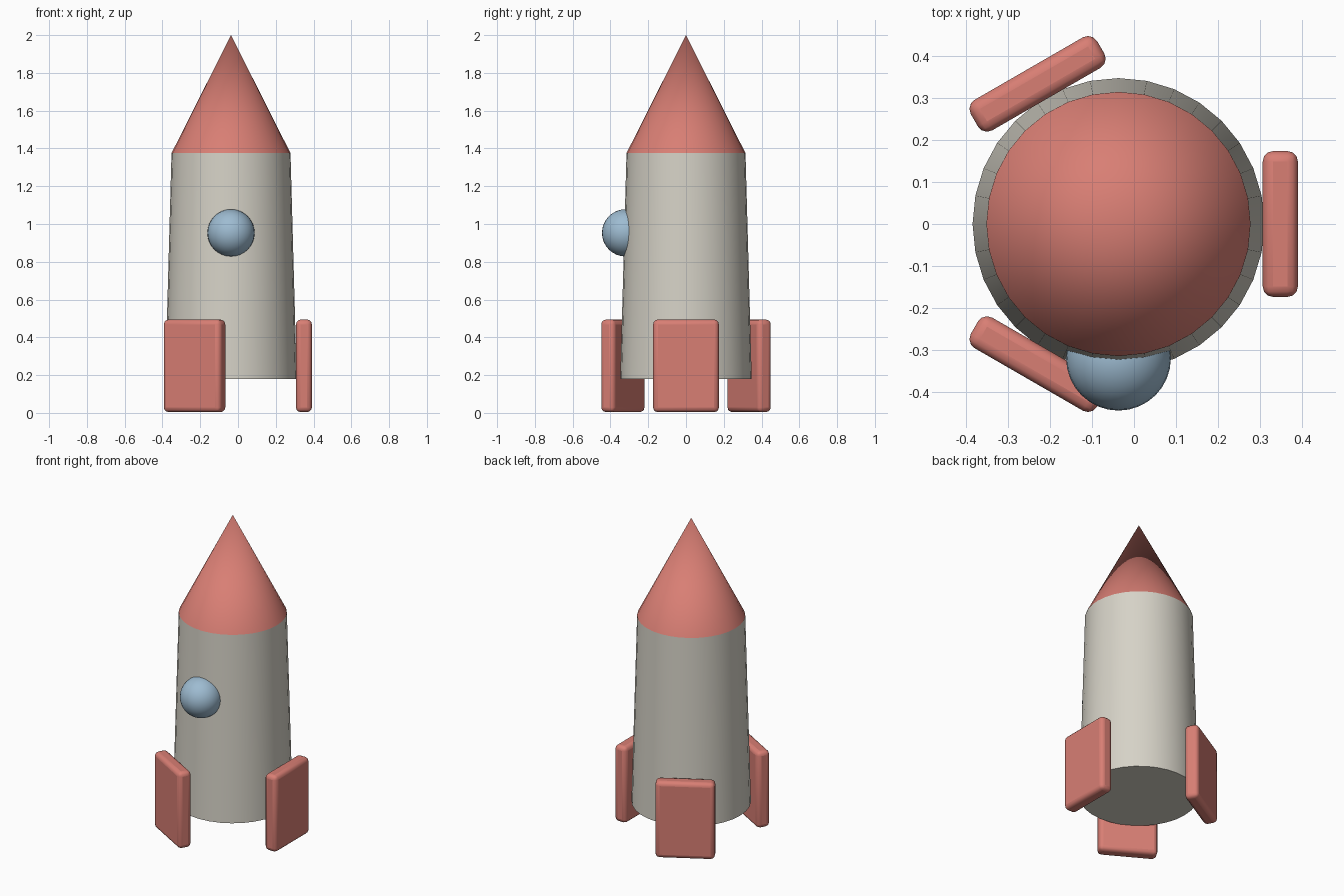
import bpy
import math

cube = bpy.data.objects.get("Cube")
if cube:
    bpy.data.objects.remove(cube, do_unlink=True)

AXIS_X = -0.037  # the hull axis sits slightly off centre


def material(name, rgb):
    mat = bpy.data.materials.new(name)
    mat.use_nodes = True
    colour = (*rgb, 1)
    mat.diffuse_color = colour
    mat.node_tree.nodes["Principled BSDF"].inputs["Base Color"].default_value = colour
    return mat


def finish(name, mat):
    obj = bpy.context.object
    obj.name = name
    obj.data.materials.append(mat)
    bpy.ops.object.shade_smooth_by_angle(angle=math.radians(35))
    return obj


red = material("coral red", (0.69, 0.21, 0.175))
cream = material("warm off white", (0.67, 0.645, 0.57))
blue = material("soft blue", (0.34, 0.50, 0.64))


def tapered(name, r_bottom, r_top, z_bottom, z_top, mat):
    bpy.ops.mesh.primitive_cone_add(
        vertices=32, radius1=r_bottom, radius2=r_top, depth=z_top - z_bottom,
        location=(AXIS_X, 0, (z_bottom + z_top) / 2))
    return finish(name, mat)


# Hull and nose
tapered("hull", 0.348, 0.315, 0.18, 1.375, cream)
tapered("nose_cone", 0.315, 0, 1.375, 2.0, red)

# Round porthole bulging from the front
bpy.ops.mesh.primitive_uv_sphere_add(
    segments=32, ring_count=16, radius=0.125, location=(AXIS_X, -0.32, 0.953))
finish("porthole", blue)

# Three rounded slab fins lying against the hull
for i, name in enumerate(("left_fin", "back_right_fin", "front_right_fin")):
    angle = i * math.tau / 3
    bpy.ops.mesh.primitive_cube_add(
        size=1, rotation=(0, 0, angle),
        location=(AXIS_X + 0.386 * math.cos(angle), 0.386 * math.sin(angle), 0.249))
    bpy.context.object.scale = (0.084, 0.348, 0.49)
    bpy.ops.object.transform_apply(location=False, rotation=False, scale=True)
    fin = finish(name, red)
    bevel = fin.modifiers.new("rounded_edges", "BEVEL")
    bevel.width = 0.025
    bevel.segments = 3
    # round the edges before the shading split
    fin.modifiers.move(len(fin.modifiers) - 1, 0)
